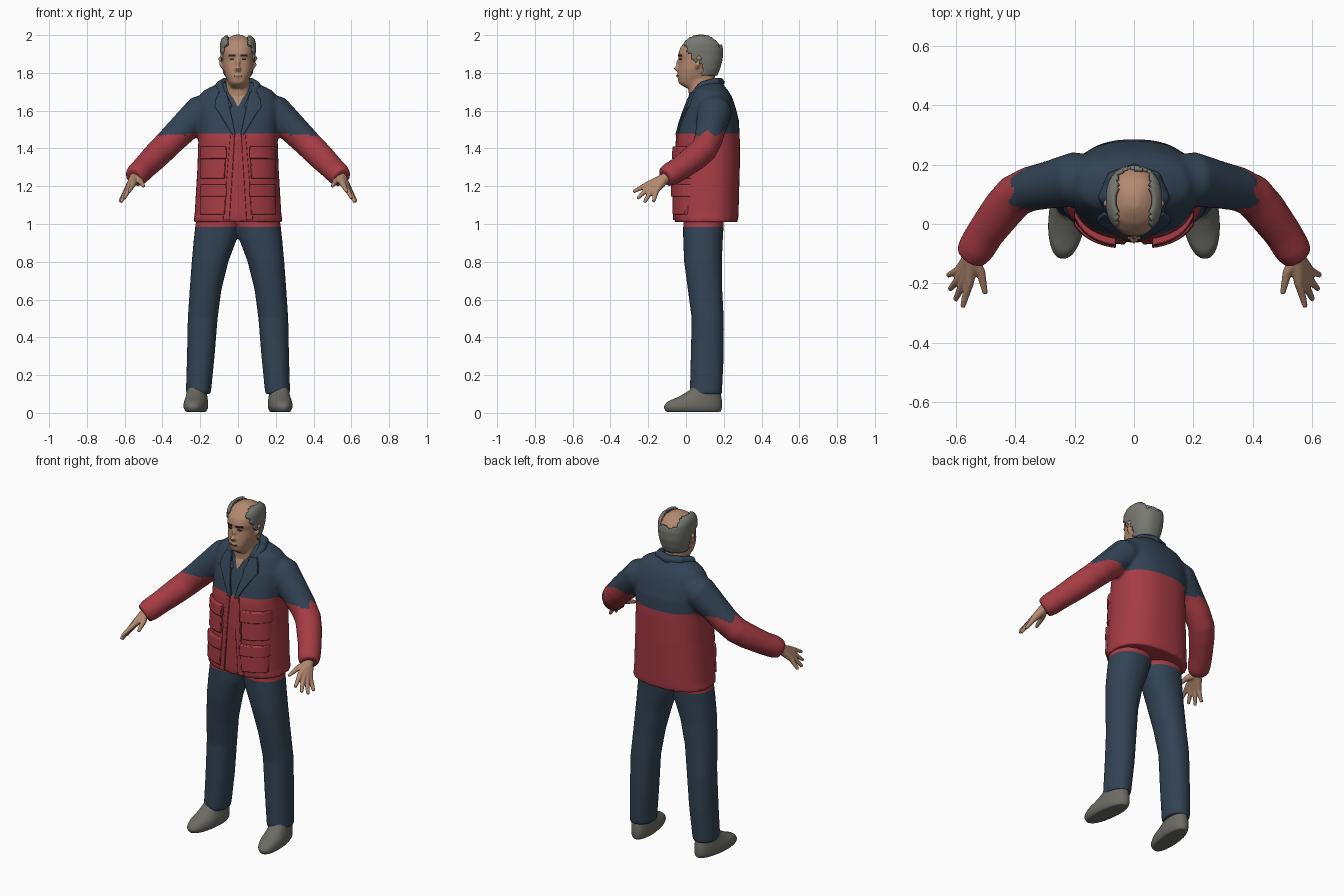
import bpy, bmesh, math
from mathutils import Vector

old = bpy.data.objects.get("Cube")
if old:
    bpy.data.objects.remove(old)


def material(name, rgb):
    m = bpy.data.materials.new(name)
    m.use_nodes = True
    m.diffuse_color = (*rgb, 1)
    m.node_tree.nodes["Principled BSDF"].inputs["Base Color"].default_value = (*rgb, 1)
    return m


NAVY = material("navy cloth", (.032, .056, .09))
RED = material("red cloth", (.38, .045, .058))
SKIN = material("skin", (.45, .25, .16))
HAIR = material("grey hair", (.19, .19, .17))
SHOE = material("grey shoe", (.15, .148, .13))
DARK = material("dark brow", (.025, .018, .015))
LIP = material("lip", (.25, .11, .08))


def section(rows, z):
    """Interpolate front, back, half width and centre x at a height."""
    for a, b in zip(rows, rows[1:]):
        if z <= b[0]:
            break
    t = max(0, min(1, (z - a[0]) / (b[0] - a[0])))
    r = [p + (q - p) * t for p, q in zip(a, b)]
    return r[1], r[2], r[3], (r[4] if len(r) > 4 else 0)


def loft(bm, rows, n=2.4, seg=48, step=.01, side=1, skew=0):
    """Closed stack of rounded-box rings."""
    count = max(2, round((rows[-1][0] - rows[0][0]) / step))
    rings = []
    for i in range(count + 1):
        z = rows[0][0] + (rows[-1][0] - rows[0][0]) * i / count
        yf, yb, rx, xc = section(rows, z)
        ring = []
        for k in range(seg):
            a = math.tau * k / seg
            c, s = math.cos(a), math.sin(a)
            x = xc + rx * math.copysign(abs(c) ** (2 / n), c)
            y = (yf + yb) / 2 + (yb - yf) / 2 * math.copysign(abs(s) ** (2 / n), s)
            ring.append(bm.verts.new((side * (x - skew * y), y, z)))
        rings.append(ring)
    bridge(bm, rings)


def bridge(bm, rings):
    seg = len(rings[0])
    for a, b in zip(rings, rings[1:]):
        for k in range(seg):
            j = (k + 1) % seg
            bm.faces.new((a[k], a[j], b[j], b[k]))
    bm.faces.new(rings[0][::-1])
    bm.faces.new(rings[-1])


def tube(bm, pts, side=1, seg=16):
    """Round tube through (x, y, z, radius) points."""
    ps = [Vector((side * p[0], p[1], p[2])) for p in pts]
    rings = []
    for i, p in enumerate(ps):
        d = (ps[min(i + 1, len(ps) - 1)] - ps[max(i - 1, 0)]).normalized()
        u = d.cross(Vector((.1, .2, 1))).normalized()
        v = d.cross(u)
        rings.append([bm.verts.new(p + pts[i][3] * (u * math.cos(math.tau * k / seg)
                      + v * math.sin(math.tau * k / seg))) for k in range(seg)])
    bridge(bm, rings)


def make(name, bm, mats, voxel=0, smooth=4):
    """Turn a bmesh into an object, optionally fusing its volumes."""
    bmesh.ops.recalc_face_normals(bm, faces=bm.faces)
    me = bpy.data.meshes.new(name)
    bm.to_mesh(me)
    bm.free()
    ob = bpy.data.objects.new(name, me)
    bpy.context.collection.objects.link(ob)
    if voxel:
        m = ob.modifiers.new("fuse", "REMESH")
        m.mode, m.voxel_size = "VOXEL", voxel
        m = ob.modifiers.new("relax", "SMOOTH")
        m.iterations = smooth
        dg = bpy.context.evaluated_depsgraph_get()
        ob.data = bpy.data.meshes.new_from_object(ob.evaluated_get(dg))
        ob.modifiers.clear()
    ob.data.materials.clear()
    for m in mats:
        ob.data.materials.append(m)
    for o in bpy.context.selected_objects:
        o.select_set(False)
    ob.select_set(True)
    bpy.context.view_layer.objects.active = ob
    if voxel:
        ob.data.shade_smooth()
    else:
        bpy.ops.object.shade_smooth_by_angle(angle=.7)
    return ob


def split_colour(ob, height, wave=0):
    """Cut at a height; faces above it get the second colour."""
    bm = bmesh.new()
    bm.from_mesh(ob.data)
    bmesh.ops.bisect_plane(bm, geom=bm.verts[:] + bm.edges[:] + bm.faces[:],
                           plane_co=(0, 0, height), plane_no=(0, 0, 1))
    for f in bm.faces:
        c = f.calc_center_median()
        jag = wave * math.sin(70 * c.y) if abs(c.x) > .27 else 0
        f.material_index = int(c.z > height + jag)
    bm.to_mesh(ob.data)
    bm.free()


def panel(name, base, rows, mat, depth, thick=.03, n=2.4, sides=(1, -1), bevel=0):
    """Plate of (z, x0, x1) rows that follows the front of a loft."""
    bm = bmesh.new()
    cols = 8
    for s in sides:
        grid = []
        for z, x0, x1 in rows:
            line = []
            for k in range(cols + 1):
                x = x0 + (x1 - x0) * k / cols
                yf, yb, rx, _ = section(base, z)
                t = min(1, abs(x) / rx)
                y = (yf + yb) / 2 - (yb - yf) / 2 * (1 - t ** n) ** (1 / n)
                line.append(bm.verts.new((s * x, y - depth, z)))
            grid.append(line)
        faces = [bm.faces.new((a[k], a[k + 1], b[k + 1], b[k]))
                 for a, b in zip(grid, grid[1:]) for k in range(cols)]
        ext = bmesh.ops.extrude_face_region(bm, geom=faces, use_keep_orig=True)
        for v in ext["geom"]:
            if isinstance(v, bmesh.types.BMVert):
                v.co.y += thick
    ob = make(name, bm, [mat])
    if bevel:
        m = ob.modifiers.new("soft edge", "BEVEL")
        m.width, m.segments, m.angle_limit = bevel, 2, .8


# Jacket body and sleeves
TORSO = [(1.01, -.06, .275, .238), (1.05, -.062, .278, .23), (1.3, -.06, .285, .215),
         (1.45, -.05, .285, .21), (1.55, -.025, .28, .215), (1.62, .0, .262, .222),
         (1.67, .02, .245, .207), (1.705, .035, .225, .185), (1.728, .05, .205, .14),
         (1.75, .06, .19, .09)]
ARM = [(.1, .15, 1.63, .08), (.2, .15, 1.59, .092), (.285, .132, 1.51, .08),
       (.35, .118, 1.445, .075), (.4, .095, 1.395, .073), (.44, .05, 1.355, .071),
       (.5, -.03, 1.295, .064), (.53, -.08, 1.265, .063), (.55, -.11, 1.245, .054)]
bm = bmesh.new()
loft(bm, TORSO)
for s in (1, -1):
    tube(bm, ARM, s, 24)
split_colour(make("jacket", bm, [RED, NAVY], .01, 5), 1.48, .015)

# Collar, lapels, front edges and pockets
bm = bmesh.new()
half = [(.04, .005, 1.61, .016), (.078, .04, 1.68, .022), (.098, .09, 1.735, .024),
        (.07, .155, 1.75, .025)]
tube(bm, half + [(0, .18, 1.75, .025)] + [(-x, y, z, r) for x, y, z, r in half[::-1]])
make("collar", bm, [NAVY], .007, 3)
panel("lapels", TORSO, [(1.47, .012, .03), (1.53, .025, .065), (1.58, .036, .095),
      (1.62, .045, .125), (1.66, .052, .118), (1.70, .062, .1)], NAVY, .012, bevel=.004)
panel("front_edges", TORSO, [(1.02, .045, .08), (1.25, .03, .06), (1.48, .016, .04)],
      RED, .009, bevel=.003)
for label, low, high in (("upper", 1.24, 1.41), ("lower", 1.05, 1.21)):
    flap = high - .065
    panel(label + "_pockets", TORSO, [(low, .07, .2), (flap, .065, .2), (high - .02, .065, .2)],
          RED, .015, .035, bevel=.006)
    panel(label + "_pocket_flaps", TORSO, [(flap, .06, .203), (high, .062, .2)],
          RED, .023, .04, bevel=.005)

# Trousers with the shirt hem showing at the waist
LEG = [(.1, .02, .19, .066, .21), (.3, .025, .2, .073, .197), (.5, .03, .2, .079, .187),
       (.65, .01, .192, .084, .172), (.8, -.01, .19, .097, .148), (.92, -.015, .195, .114, .12),
       (1.0, -.015, .2, .117, .108), (1.08, -.01, .2, .11, .1)]
bm = bmesh.new()
for s in (1, -1):
    loft(bm, LEG, 2.2, 40, side=s)
split_colour(make("trousers", bm, [NAVY, RED], .01, 4), .985)

# Shoes
FOOT = [(0.005, -.105, .185, .052), (.03, -.122, .192, .064), (.06, -.1, .192, .062),
        (.085, -.04, .188, .056), (.12, .02, .18, .05), (.14, .03, .17, .048)]
for s, label in ((1, "left"), (-1, "right")):
    bm = bmesh.new()
    loft(bm, [r + (.227,) for r in FOOT], 2.2, 40, side=s, skew=.1)
    make(label + "_shoe", bm, [SHOE], .008, 3)

# Hands: five fused fingers fanning from the wrist
KNUCKLES = [(.515, -.165, 1.225), (.555, -.2, 1.212), (.572, -.195, 1.195),
            (.585, -.18, 1.182), (.592, -.158, 1.175)]
TIPS = [(.5, -.235, 1.2), (.577, -.28, 1.17), (.602, -.256, 1.135),
        (.62, -.22, 1.115), (.626, -.172, 1.118)]
for s, label in ((1, "left"), (-1, "right")):
    bm = bmesh.new()
    for k, t in zip(KNUCKLES, TIPS):
        tube(bm, [(.535, -.075, 1.262, .03), (.55, -.115, 1.24, .028),
                  (*k, .016), (*t, .009)], s, 12)
    make(label + "_hand", bm, [SKIN], .005, 2)

# Head, neck, nose and ears
HEAD = [(1.72, 0, .13, .045), (1.745, -.04, .145, .052), (1.785, -.044, .155, .068),
        (1.82, -.04, .17, .079), (1.87, -.034, .185, .083), (1.9, -.041, .19, .084),
        (1.935, -.03, .187, .083), (1.97, 0, .162, .07), (1.99, .03, .13, .045),
        (2.002, .055, .1, .018)]
NECK = [(1.6, .025, .15, .07), (1.68, .015, .155, .066), (1.8, .01, .15, .062)]
bm = bmesh.new()
loft(bm, HEAD)
loft(bm, NECK)
tube(bm, [(0, -.03, 1.885, .008), (0, -.043, 1.85, .011), (0, -.051, 1.825, .016),
          (0, -.04, 1.812, .012)])
tube(bm, [(-.018, -.038, 1.784, .006), (0, -.044, 1.786, .009), (.018, -.038, 1.784, .006)])
for s in (1, -1):
    tube(bm, [(.078, .055, 1.825, .009), (.088, .062, 1.845, .013),
              (.09, .07, 1.875, .016), (.084, .068, 1.888, .01)], s)
make("head", bm, [SKIN], .006, 3)
panel("open_neck", TORSO, [(1.625, -.004, .004), (1.67, -.026, .026), (1.71, -.045, .045)],
      SKIN, .007, .009, sides=(1,))

# Painted face
panel("eyebrows", HEAD, [(1.888, .014, .052), (1.898, .012, .05)], DARK, .004, .008)
panel("eyes", HEAD, [(1.868, .022, .042), (1.877, .02, .044)], DARK, .003, .008)
panel("mouth", HEAD, [(1.781, -.022, .022), (1.786, -.022, .022)], LIP, .009, .009, sides=(1,))

# Hair: a shell cut back to leave the crown and face bare
SHELL = [(1.785, -.04, .165, .074), (1.82, -.04, .18, .084), (1.87, -.04, .194, .091),
         (1.92, -.04, .197, .095), (1.955, -.03, .19, .095), (1.98, -.01, .165, .088),
         (1.998, .02, .14, .068)]
bm = bmesh.new()
loft(bm, SHELL, seg=72, step=.008)
bare = []
for f in bm.faces:
    c = f.calc_center_median()
    hairline = .09 if c.z < 1.85 else .04 - .65 * (c.z - 1.87)
    crown = c.z > 1.945 + .008 * math.sin(90 * c.x) and abs(c.x) < .058
    if len(f.verts) > 4 or c.y < hairline + .006 * math.sin(160 * c.z) or crown:
        bare.append(f)
bmesh.ops.delete(bm, geom=bare, context="FACES")
hair = make("hair", bm, [HAIR])
m = hair.modifiers.new("thickness", "SOLIDIFY")
m.thickness, m.offset = .014, -1
